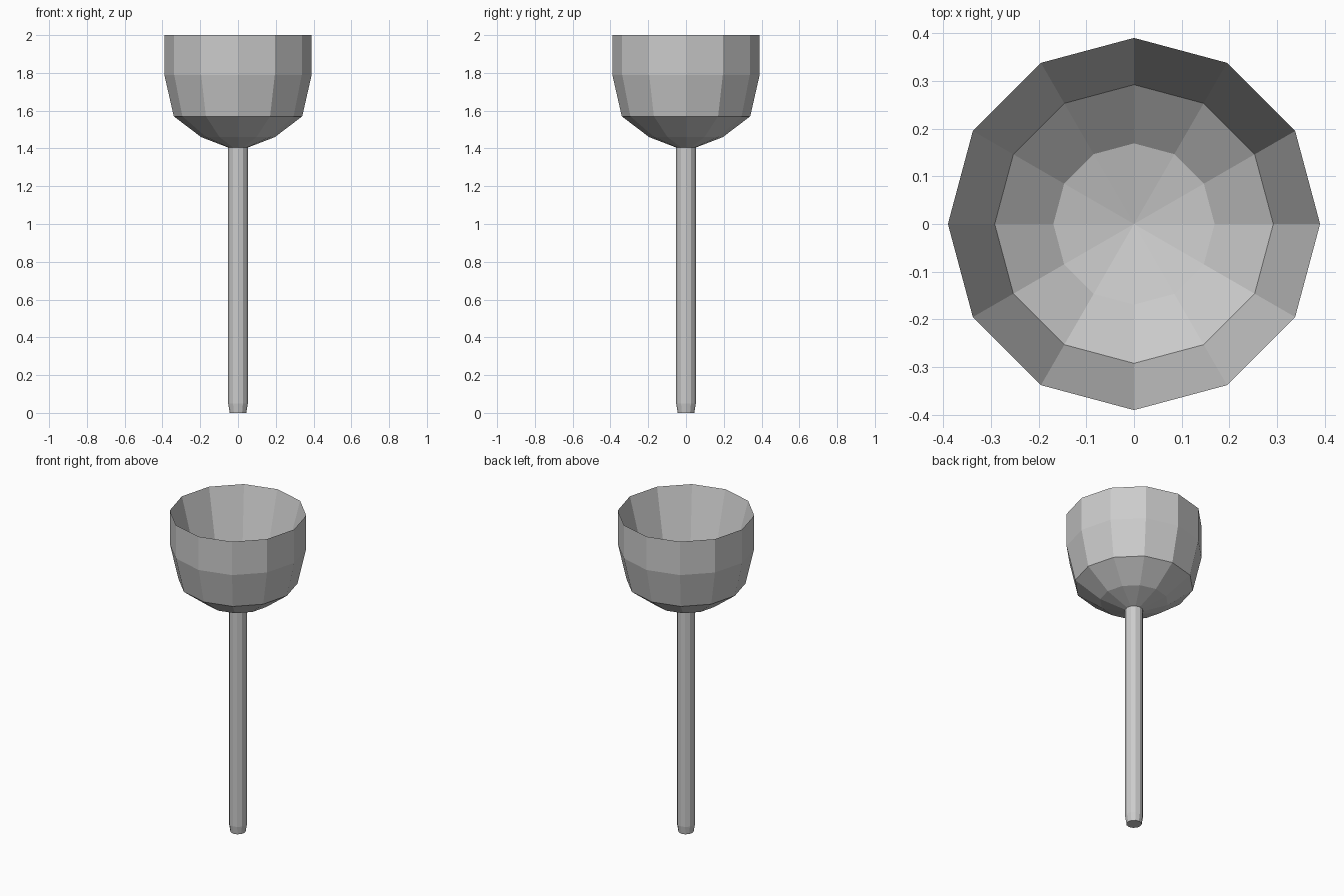
import bpy, bmesh
from math import cos, sin, tau

if "Cube" in bpy.data.objects:
    bpy.data.objects.remove(bpy.data.objects["Cube"])

SIDES = 12


def lathe(name, profile):
    """Spin (radius, z) points around z; radius 0 makes a single pole vertex."""
    bm = bmesh.new()
    rings = []
    for r, z in profile:
        n = SIDES if r > 0 else 1
        rings.append([bm.verts.new((r * cos(tau * i / SIDES), r * sin(tau * i / SIDES), z))
                      for i in range(n)])
    for a, b in zip(rings, rings[1:]):
        for i in range(SIDES):
            j = (i + 1) % SIDES
            quad = [a[i % len(a)], a[j % len(a)], b[j % len(b)], b[i % len(b)]]
            bm.faces.new(list(dict.fromkeys(quad)))
    bmesh.ops.recalc_face_normals(bm, faces=bm.faces)
    mesh = bpy.data.meshes.new(name)
    bm.to_mesh(mesh)
    bm.free()
    obj = bpy.data.objects.new(name, mesh)
    bpy.context.collection.objects.link(obj)
    return obj


# Cup: faceted outside, sharp rim, shallower hollow inside
lathe("cup", [(0, 1.40), (0.052, 1.405), (0.195, 1.46), (0.34, 1.57),
              (0.39, 1.79), (0.39, 2.0),
              (0.292, 1.63), (0.169, 1.53), (0, 1.49)])

# Handle: slim rod with a chamfered foot
lathe("handle", [(0, 0), (0.044, 0), (0.052, 0.05), (0.052, 1.41), (0, 1.41)])
